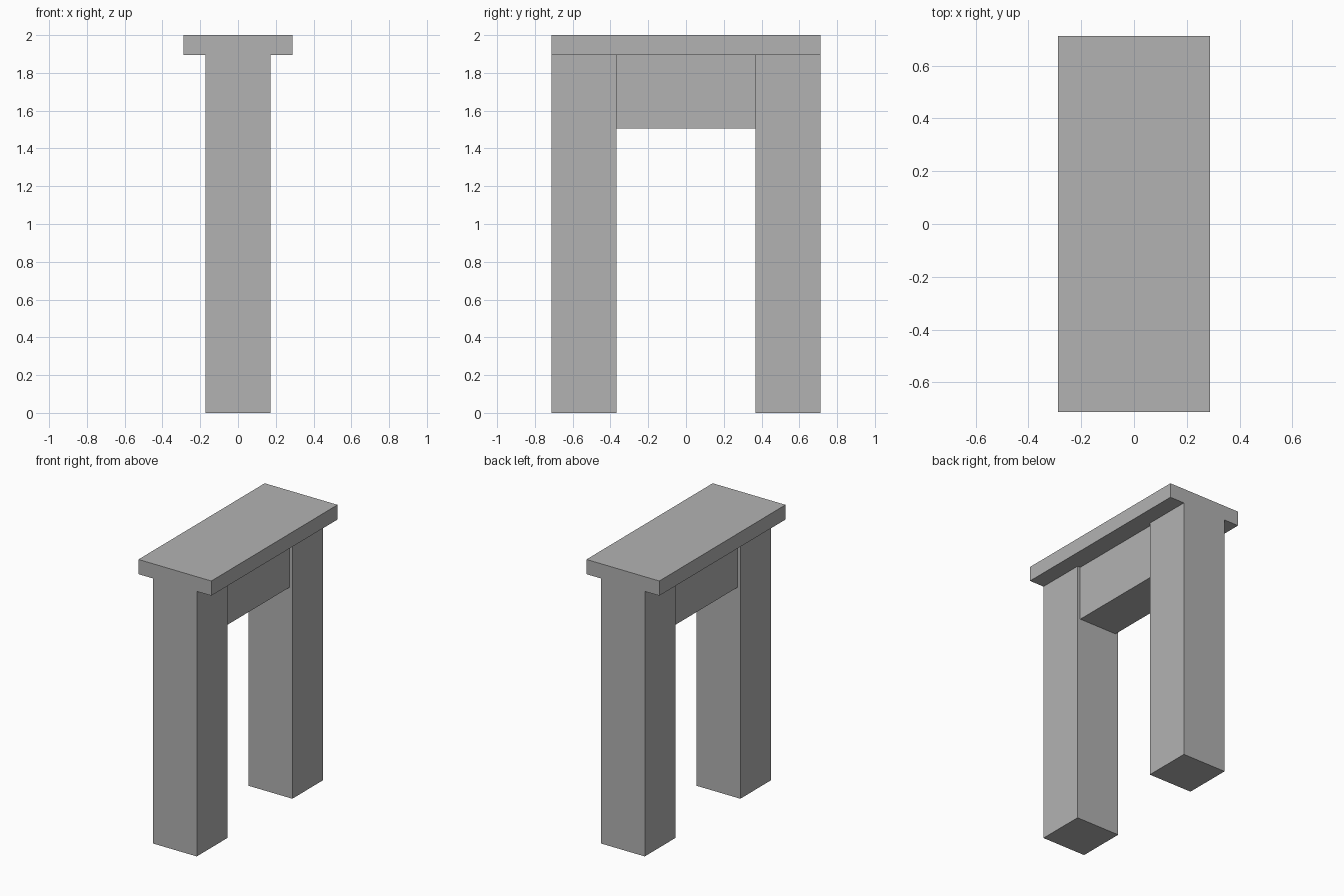
import bpy

default_cube = bpy.data.objects.get("Cube")
if default_cube:
    bpy.data.objects.remove(default_cube, do_unlink=True)

# Single plain grey
GREY = (0.448, 0.448, 0.448, 1.0)
grey = bpy.data.materials.new("plain_grey")
grey.use_nodes = True
grey.diffuse_color = GREY
grey.node_tree.nodes["Principled BSDF"].inputs["Base Color"].default_value = GREY


def box(name, low, high):
    """Axis-aligned box between two corners."""
    centre = [(a + b) / 2 for a, b in zip(low, high)]
    bpy.ops.mesh.primitive_cube_add(size=1, location=centre)
    obj = bpy.context.object
    obj.name = name
    obj.scale = [b - a for a, b in zip(low, high)]
    bpy.ops.object.transform_apply(location=False, rotation=False, scale=True)
    obj.data.materials.append(grey)
    return obj


HALF_LENGTH = 0.713   # outer end of slab and legs
INNER = 0.367         # inner face of legs
UNDERSIDE = 1.895     # bottom of slab

# Top slab
box("top_slab", (-0.288, -HALF_LENGTH, UNDERSIDE), (0.288, HALF_LENGTH, 2.0))

# Square legs, flush with the slab ends
box("front_leg", (-0.173, -HALF_LENGTH, 0), (0.173, -INNER, UNDERSIDE))
box("back_leg", (-0.173, INNER, 0), (0.173, HALF_LENGTH, UNDERSIDE))

# Slightly recessed beam between the legs
box("cross_beam", (-0.15, -INNER, 1.505), (0.15, INNER, UNDERSIDE))
